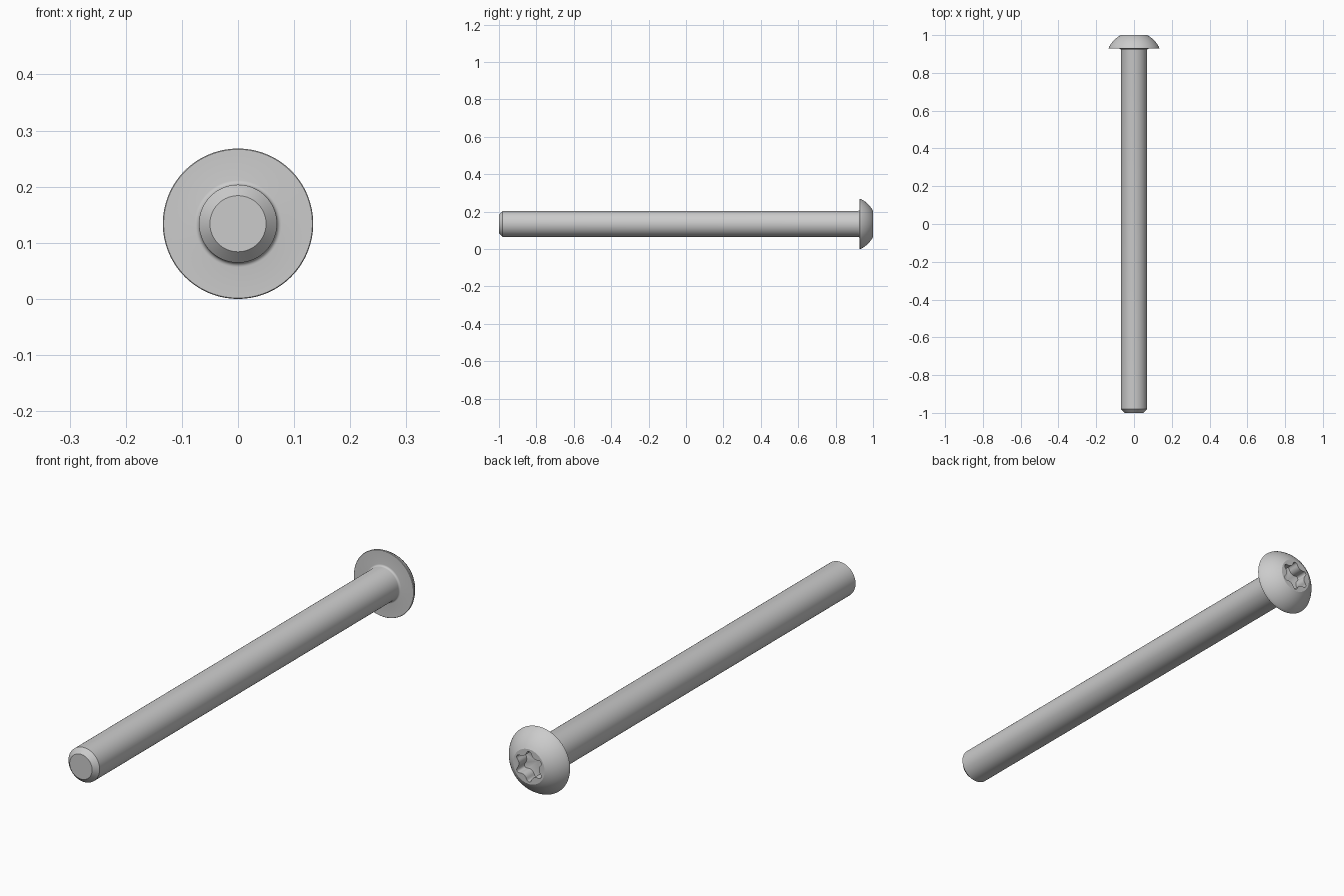
import bpy, bmesh
from math import pi, sin, cos, sqrt, radians

if "Cube" in bpy.data.objects:
    bpy.data.objects.remove(bpy.data.objects["Cube"])

SEG = 120          # sides around the axis
CZ = 0.134         # height of the screw axis


def lobe_radius(a):
    """Six-lobe socket outline: small convex tips joined by concave arcs."""
    step = pi / 3
    psi = abs((a - pi / 2 + step / 2) % step - step / 2)   # angle from nearest tip
    if psi < radians(10.6):
        d, r, t, s = 1.845, 0.37, psi, 1
    else:
        d, r, t, s = 2.5, 0.9, step / 2 - psi, -1
    return (d * cos(t) + s * sqrt(max(0, r * r - (d * sin(t)) ** 2))) * 0.0278


def lathe(name, stations):
    """Sweep (radius, y, lobed) stations round the y axis and cap both ends."""
    bm = bmesh.new()
    rings = []
    for r, y, lobed in stations:
        ring = []
        for i in range(SEG):
            a = 2 * pi * i / SEG
            q = r * lobe_radius(a) if lobed else r
            ring.append(bm.verts.new((q * cos(a), y, CZ + q * sin(a))))
        rings.append(ring)
    for lo, hi in zip(rings, rings[1:]):
        for i in range(SEG):
            j = (i + 1) % SEG
            bm.faces.new((lo[i], lo[j], hi[j], hi[i]))
    for ring, y in ((rings[0], stations[0][1]), (rings[-1], stations[-1][1] - 0.008)):
        c = bm.verts.new((0, y, CZ))
        for i in range(SEG):
            bm.faces.new((ring[i], ring[(i + 1) % SEG], c))
    bmesh.ops.recalc_face_normals(bm, faces=bm.faces)
    mesh = bpy.data.meshes.new(name)
    bm.to_mesh(mesh)
    bm.free()
    obj = bpy.data.objects.new(name, mesh)
    bpy.context.collection.objects.link(obj)
    return obj


# chamfered tip and plain shank
profile = [(0.05, -1.0, 0), (0.0695, -0.98, 0)]
# small fillet under the head
F = 0.008
for k in range(6):
    t = k / 5 * pi / 2
    profile.append((0.0695 + F * (1 - cos(t)), 0.928 - F + F * sin(t), 0))
# flat underside, short rim and domed button head
profile += [(0.1325, 0.928, 0), (0.134, 0.9295, 0)]
C, R = 0.869, 0.1485
for k in range(13):
    y = 0.935 + (1.0 - 0.935) * k / 12
    profile.append((sqrt(R * R - (y - C) ** 2), y, 0))
# six-lobe driver socket sunk into the flat top
profile += [(1.0, 1.0, 1), (1.0, 0.95, 1)]

screw = lathe("button_head_screw", profile)
bpy.context.view_layer.objects.active = screw
screw.select_set(True)
bpy.ops.object.shade_smooth_by_angle(angle=radians(25))
